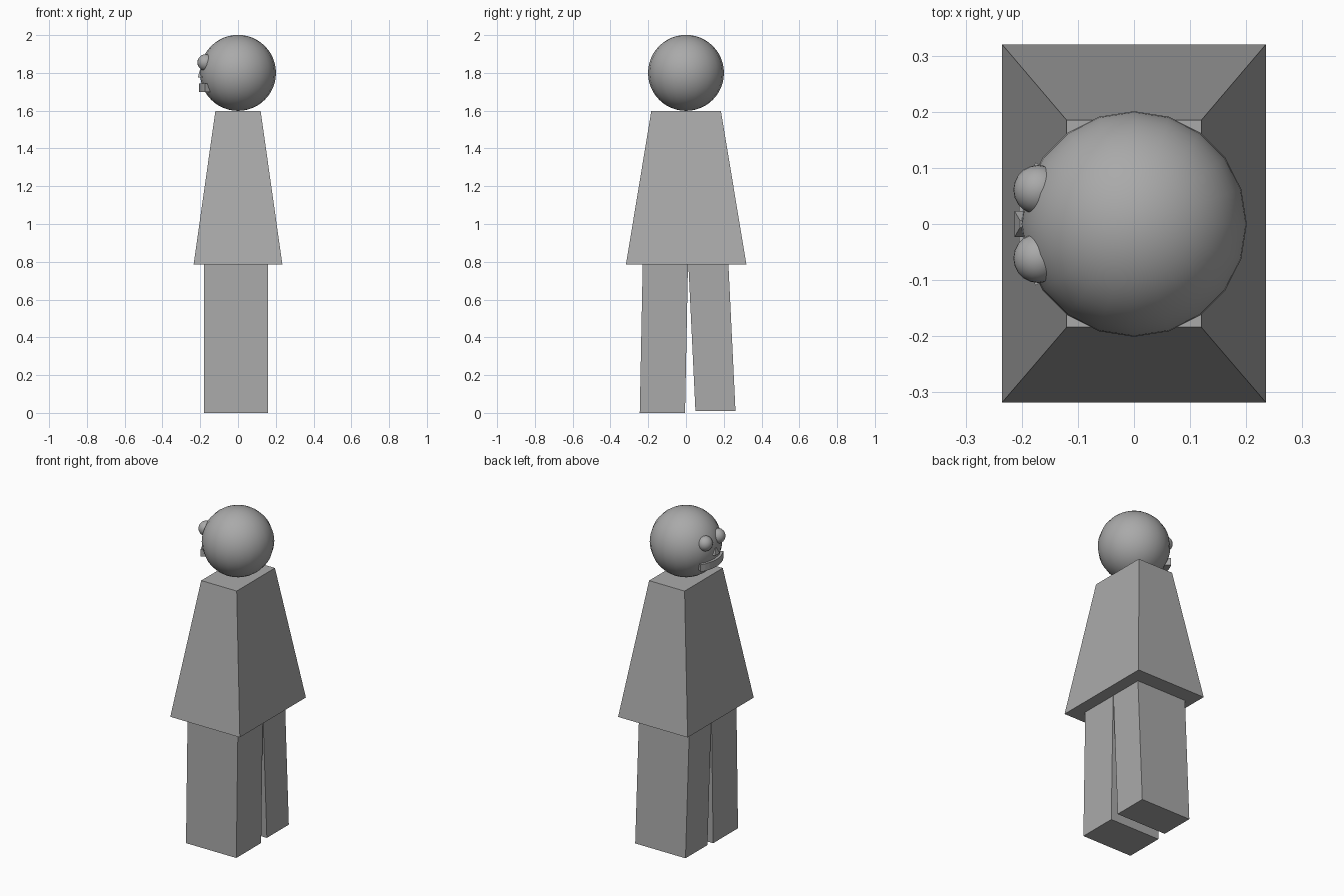
import bpy
import bmesh
from math import radians, sin, cos
from mathutils import Vector

cube = bpy.data.objects.get("Cube")
if cube:
    bpy.data.objects.remove(cube, do_unlink=True)

grey = bpy.data.materials.new("plain_grey")
grey.use_nodes = True
tone = (0.4, 0.4, 0.4, 1)
grey.diffuse_color = tone
grey.node_tree.nodes["Principled BSDF"].inputs["Base Color"].default_value = tone


def finish(name, bm, smooth=False):
    bmesh.ops.recalc_face_normals(bm, faces=bm.faces)
    for face in bm.faces:
        face.smooth = smooth
    mesh = bpy.data.meshes.new(name)
    bm.to_mesh(mesh)
    bm.free()
    mesh.materials.append(grey)
    obj = bpy.data.objects.new(name, mesh)
    bpy.context.collection.objects.link(obj)
    return obj


def block(name, bottom, top):
    """Tapered block; each end is (x0, x1, y0, y1, z)."""
    bm = bmesh.new()
    bmesh.ops.create_cube(bm, size=1)
    for v in bm.verts:
        x0, x1, y0, y1, z = top if v.co.z > 0 else bottom
        v.co = Vector((x1 if v.co.x > 0 else x0, y1 if v.co.y > 0 else y0, z))
    return finish(name, bm)


def ball(name, centre, radius, segments, rings):
    bm = bmesh.new()
    bmesh.ops.create_uvsphere(bm, u_segments=segments, v_segments=rings, radius=radius)
    bmesh.ops.translate(bm, vec=centre, verts=bm.verts)
    return finish(name, bm, True)


# Body: flared coat and two slightly splayed legs
block("coat", (-0.235, 0.235, -0.318, 0.32, 0.785), (-0.12, 0.12, -0.184, 0.185, 1.597))
block("right_leg", (-0.18, 0.16, -0.245, -0.005, 0.0), (-0.18, 0.16, -0.229, 0.011, 0.8))
block("left_leg", (-0.18, 0.16, 0.05, 0.262, 0.01), (-0.18, 0.16, 0.012, 0.224, 0.8))

# Head with the face turned to the side
ball("head", (0, 0, 1.8), 0.201, 20, 24)
for side, label in ((1, "left"), (-1, "right")):
    ball(label + "_eye", (-0.171, side * 0.061, 1.855), 0.044, 20, 14)

# Nose: small wedge
block("nose", (-0.213, -0.17, -0.023, 0.023, 1.775), (-0.203, -0.17, -0.006, 0.006, 1.812))

# Mouth: curved band wrapped round the face
bm = bmesh.new()
steps = 8
rows = []
for i in range(steps + 1):
    a = radians(-32 + 64 * i / steps)
    rows.append([bm.verts.new((-r * cos(a), r * sin(a), z))
                 for r, z in ((0.17, 1.7), (0.207, 1.7), (0.207, 1.744), (0.17, 1.744))])
for a, b in zip(rows, rows[1:]):
    for j in range(4):
        k = (j + 1) % 4
        bm.faces.new((a[j], a[k], b[k], b[j]))
bm.faces.new(rows[0])
bm.faces.new(rows[-1])
finish("mouth", bm)
